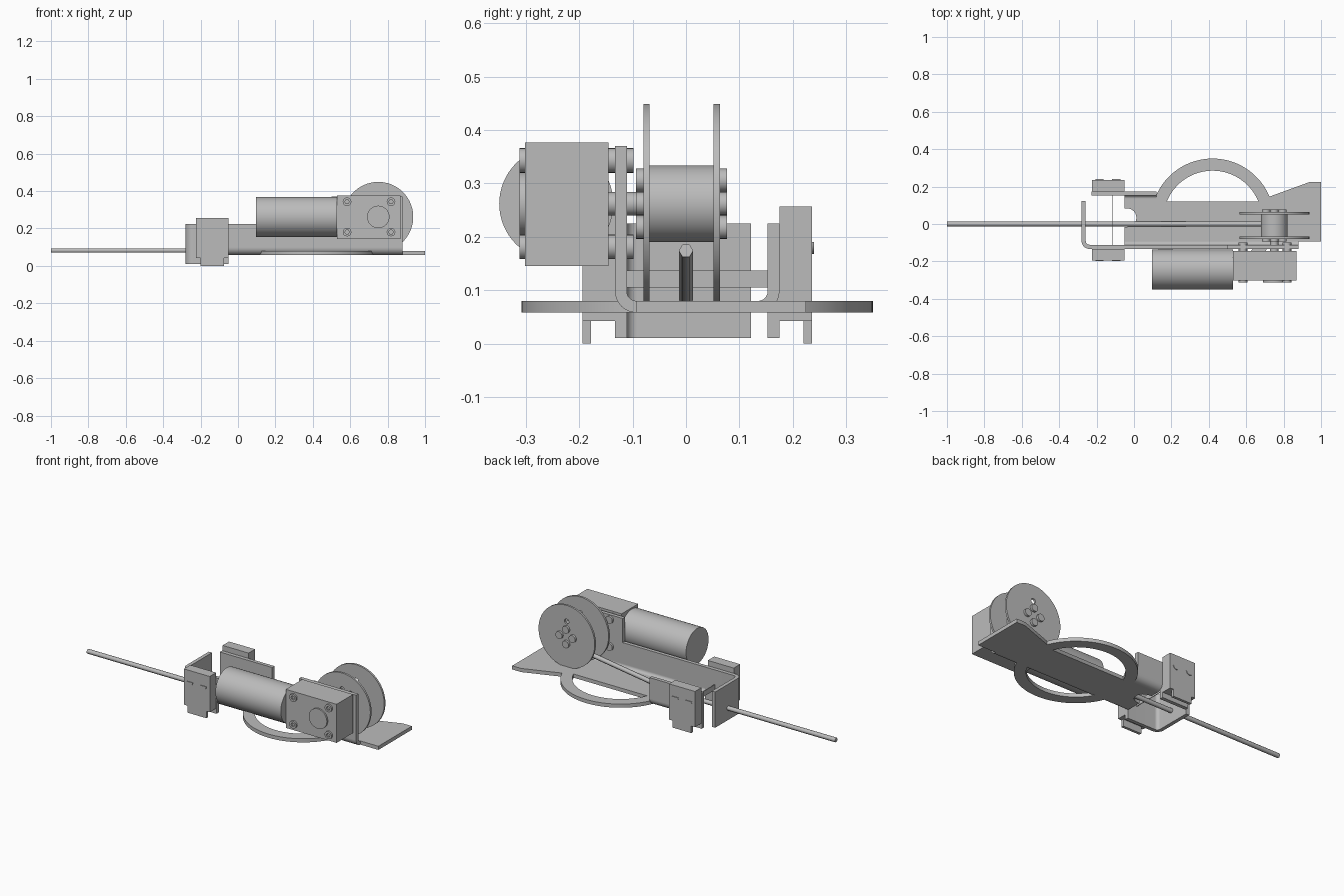
import bpy, bmesh, math
from mathutils import Vector

cube = bpy.data.objects.get("Cube")
if cube:
    bpy.data.objects.remove(cube, do_unlink=True)

grey = bpy.data.materials.new("plain_grey")
grey.use_nodes = True
grey.diffuse_color = (0.5, 0.5, 0.5, 1)
grey.node_tree.nodes["Principled BSDF"].inputs["Base Color"].default_value = (0.5, 0.5, 0.5, 1)

# How profile coordinates (u, v) and depth w map onto the world, per extrusion axis
AXES = {"x": lambda u, v, w: (w, u, v),
        "y": lambda u, v, w: (u, w, v),
        "z": lambda u, v, w: (u, v, w)}


def extrude(name, loops, axis, start, end, smooth=True):
    """Solid from an outline (first loop) and optional holes (further loops)."""
    place = AXES[axis]
    bm = bmesh.new()
    edges = []
    for loop in loops:
        vs = [bm.verts.new(place(u, v, start)) for u, v in loop]
        edges += [bm.edges.new((vs[i - 1], vs[i])) for i in range(len(vs))]
    if len(loops) == 1:
        bm.faces.new(vs)
    else:
        bmesh.ops.triangle_fill(bm, edges=edges, use_beauty=True)
    out = bmesh.ops.extrude_face_region(bm, geom=bm.faces[:], use_keep_orig=True)
    moved = [g for g in out["geom"] if isinstance(g, bmesh.types.BMVert)]
    bmesh.ops.translate(bm, verts=moved, vec=Vector(place(0, 0, end - start)))
    bmesh.ops.recalc_face_normals(bm, faces=bm.faces[:])
    mesh = bpy.data.meshes.new(name)
    bm.to_mesh(mesh)
    bm.free()
    mesh.materials.append(grey)
    obj = bpy.data.objects.new(name, mesh)
    bpy.context.collection.objects.link(obj)
    if smooth:
        bpy.ops.object.select_all(action="DESELECT")
        obj.select_set(True)
        bpy.context.view_layer.objects.active = obj
        bpy.ops.object.shade_smooth_by_angle(angle=math.radians(30))
    return obj


def arc(cu, cv, r, a0, a1, n=12):
    angles = [math.radians(a0 + (a1 - a0) * i / n) for i in range(n + 1)]
    return [(cu + r * math.cos(a), cv + r * math.sin(a)) for a in angles]


def circle(cu, cv, r, n=32):
    return arc(cu, cv, r, 0, 360, n)[:-1]


def rect(u0, u1, v0, v1):
    return [(u0, v0), (u1, v0), (u1, v1), (u0, v1)]


def box(name, x, y, z):
    return extrude(name, [rect(*x, *y)], "z", *z, smooth=False)


# Base plate with a notch at the cable end and a flared tail
FLOOR, TOP = 0.058, 0.08
notch = arc(-0.036, 0.034, 0.049, -90, 90)
plate = [(-0.05, -0.093), (0.88, -0.093), (1.0, -0.093), (1.0, 0.225), (0.94, 0.225),
         (0.72, 0.145), (0.66, 0.12), (0.12, 0.12), (0.12, 0.135), (-0.05, 0.135),
         (-0.05, 0.083)] + notch[::-1] + [(-0.05, -0.015)]
extrude("base_plate", [plate], "z", FLOOR, TOP)

# Ring halves on both sides of the plate
RX, RY, OUTER, INNER = 0.42, 0.021, 0.329, 0.264
for name, side, edge in (("left_ring_half", 1, 0.118), ("right_ring_half", -1, -0.093)):
    ao, ai = (math.degrees(math.asin(abs(edge - RY) / r)) for r in (OUTER, INNER))
    ring = arc(RX, RY, OUTER, ao, 180 - ao, 40) + arc(RX, RY, INNER, 180 - ai, ai, 40)
    extrude(name, [[(u, RY + side * (v - RY)) for u, v in ring]], "z", FLOOR, TOP)

# Folded sheet corners joining the plate to the side walls
for name, side, wall, x1 in (("right_fold", -1, 0.133, 0.88), ("left_fold", 1, 0.175, 0.12)):
    fold = arc(wall - 0.04, 0.098, 0.04, -90, 0) + arc(wall - 0.04, 0.098, 0.018, 0, -90)
    extrude(name, [[(side * u, v) for u, v in fold]], "x", -0.05, x1)

# Side walls
wall = [(-0.05, 0.098), (0.88, 0.098), (0.88, 0.37), (0.5, 0.37), (0.5, 0.225), (-0.05, 0.225)]
extrude("right_wall", [wall], "y", -0.133, -0.111, smooth=False)
wall = [(-0.228, 0.01), (-0.05, 0.01), (-0.05, 0.098), (0.12, 0.098), (0.12, 0.225), (-0.228, 0.225)]
extrude("left_wall", [wall], "y", 0.153, 0.175, smooth=False)

# End wall wrapping round from the right wall
bend = ([(-0.05, -0.111)] + arc(-0.238, -0.091, 0.02, -90, -180) + [(-0.258, 0.122), (-0.28, 0.122)]
        + arc(-0.238, -0.091, 0.042, 180, 270) + [(-0.05, -0.133)])
extrude("end_wall", [bend], "z", 0.01, 0.225)
box("cross_strip", (-0.115, -0.111), (-0.111, 0.153), (0.105, 0.137))

# Clamp blocks with feet and buttons
for label, side, inner in (("right", -1, 0.133), ("left", 1, 0.175)):
    def span(a, b):
        return tuple(sorted((side * (inner + a), side * (inner + b))))
    box(label + "_clamp", (-0.225, -0.052), span(0, 0.061), (0.042, 0.257))
    box(label + "_clamp_foot", (-0.2, -0.075), span(0.045, 0.061), (0, 0.042))
    for i, x in enumerate((-0.185, -0.095)):
        extrude(f"{label}_clamp_button_{i}", [arc(x, 0.19, 0.022, 180, 360)], "y", *span(0.06, 0.065))

# Motor and gearbox
AX, AZ = 0.75, 0.262
extrude("motor", [circle(-0.243, AZ, 0.107, 64)], "x", 0.095, 0.53)
box("gearbox", (0.53, 0.868), (-0.302, -0.145), (0.145, 0.377))
extrude("gearbox_boss", [circle(AX, AZ, 0.06)], "y", -0.312, -0.302)

# Gearbox screws: socket head, spacer and nut
for i, x in enumerate((0.583, 0.818)):
    for j, z in enumerate((0.343, 0.181)):
        tag = f"_{i}_{j}"
        head = circle(x, z, 0.023, 24)
        extrude("screw_head" + tag, [head, circle(x, z, 0.012, 6)], "y", -0.312, -0.302)
        extrude("spacer" + tag, [head], "y", -0.145, -0.133)
        extrude("screw_nut" + tag, [head], "y", -0.111, -0.098)

# Spool: shaft, hub, flanges and bolts
extrude("spool_shaft", [circle(AX, AZ, 0.022)], "y", -0.145, -0.08)
extrude("spool_hub", [circle(AX, AZ, 0.072, 48)], "y", -0.068, 0.052)
for label, y0, y1, b0, b1 in (("right", -0.08, -0.068, -0.094, -0.08),
                              ("left", 0.052, 0.064, 0.064, 0.077)):
    extrude(label + "_flange", [circle(AX, AZ, 0.187, 72), circle(AX, AZ + 0.09, 0.015, 16)],
            "y", y0, y1)
    for k in range(4):
        a = k * math.pi / 2
        extrude(f"{label}_flange_bolt_{k}",
                [circle(AX + 0.044 * math.cos(a), AZ + 0.044 * math.sin(a), 0.022, 20)], "y", b0, b1)

# Cable rod rising to the underside of the hub
path = bpy.data.curves.new("cable_rod", "CURVE")
path.dimensions = "3D"
path.bevel_depth = 0.0135
path.bevel_resolution = 1
path.use_fill_caps = True
spline = path.splines.new("POLY")
spline.points.add(2)
for p, (x, z) in zip(spline.points, ((-1, 0.082), (0.09, 0.082), (0.72, 0.174))):
    p.co = (x, 0, z, 1)
path.materials.append(grey)
bpy.context.collection.objects.link(bpy.data.objects.new("cable_rod", path))
